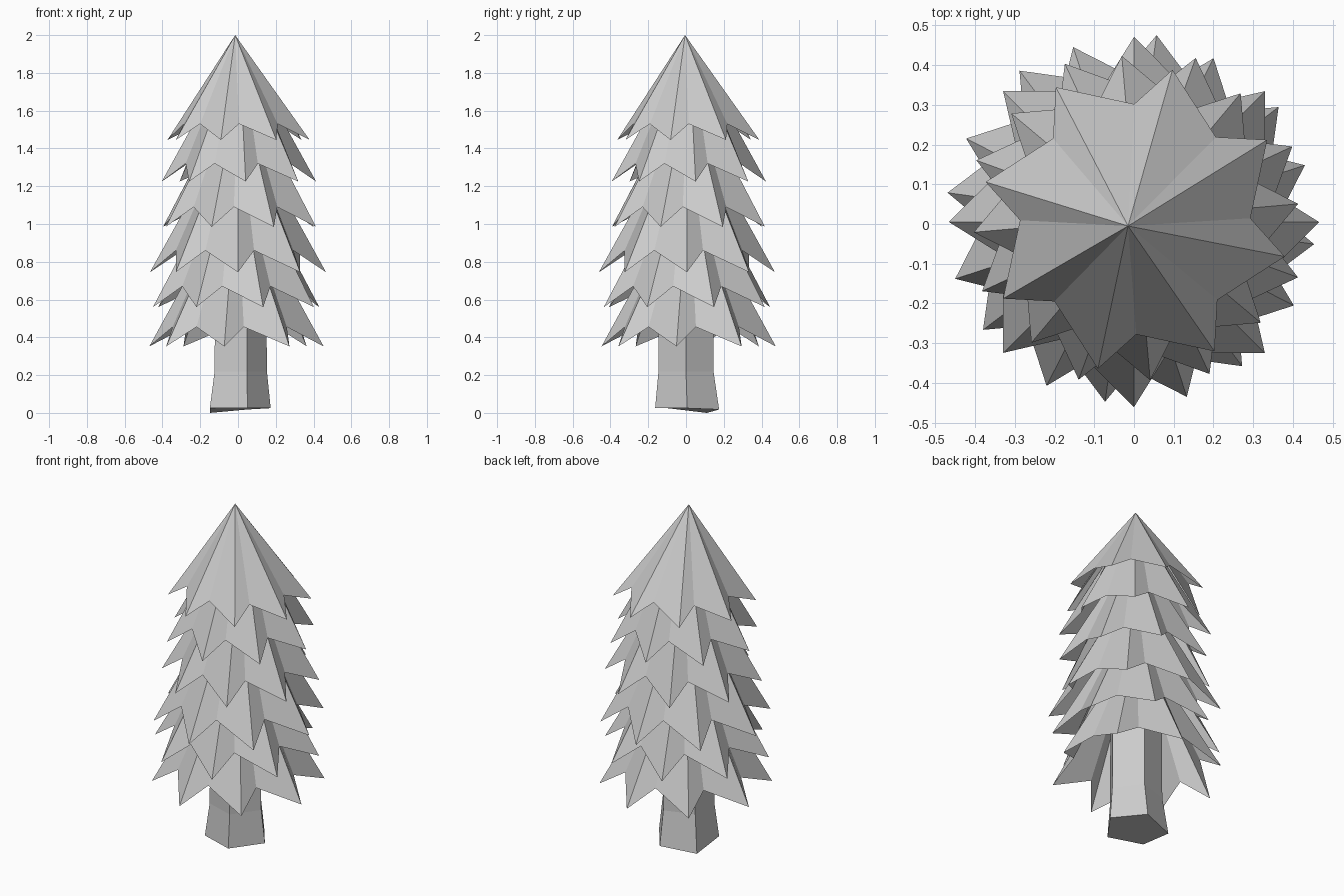
import bpy
from math import cos, sin, radians

if "Cube" in bpy.data.objects:
    bpy.data.objects.remove(bpy.data.objects["Cube"])


def mesh_object(name, verts, faces):
    mesh = bpy.data.meshes.new(name)
    mesh.from_pydata(verts, [], faces)
    mesh.update()
    obj = bpy.data.objects.new(name, mesh)
    bpy.context.collection.objects.link(obj)
    return obj


def polar(r, deg, z, cx=0.0, cy=0.0):
    return (cx + r * cos(radians(deg)), cy + r * sin(radians(deg)), z)


POINTS = 8
SKEW = 14.5          # each valley sits closer to one of its two tips
n = POINTS * 2


def star_ring(tip_r, valley_r, tip_z, valley_z, turn, cx, cy):
    ring = []
    for i in range(POINTS):
        ring.append(polar(tip_r, turn + 45 * i, tip_z, cx, cy))
        ring.append(polar(valley_r, turn + 45 * i + SKEW, valley_z, cx, cy))
    return ring


# Crown: pointed star cone at the top
verts = star_ring(0.388, 0.29, 1.445, 1.53, 31, 0.003, 0.012)
verts.append((-0.015, -0.005, 2.0))
mesh_object("branch_tier_top", verts, [(i, (i + 1) % n, n) for i in range(n)])

# Lower branch tiers: (tip radius, tip height, valley height, turn, centre x, centre y)
tiers = [
    (0.41, 1.225, 1.32, 5, 0.005, 0.015),
    (0.431, 0.985, 1.09, 25, 0.008, 0.013),
    (0.466, 0.745, 0.86, 0, 0.0, 0.005),
    (0.463, 0.56, 0.67, 18, -0.01, 0.005),
    (0.466, 0.352, 0.455, 37, -0.008, 0.014),
]
for k, (r, tip_z, valley_z, turn, cx, cy) in enumerate(tiers):
    top_z = tip_z + 0.47
    verts = star_ring(r, r * 0.73, tip_z, valley_z, turn, cx, cy)
    verts += star_ring(r - 0.26, r * 0.73 - 0.16, top_z, top_z, turn, cx, cy)
    faces = [(i, (i + 1) % n, n + (i + 1) % n, n + i) for i in range(n)]
    mesh_object(f"branch_tier_{k + 2}", verts, faces)

# Trunk: five sides, flared foot with a slightly slanted base
base_z = [0.025, 0.018, 0.0, 0.025, 0.025]
verts = [polar(0.178, 72 * i, base_z[i], -0.005, 0.006) for i in range(5)]
for r, z in ((0.153, 0.22), (0.15, 0.7)):
    verts += [polar(r, 72 * i, z) for i in range(5)]
faces = [(4, 3, 2, 1, 0), (10, 11, 12, 13, 14)]
for s in (0, 5):
    faces += [(s + i, s + (i + 1) % 5, s + 5 + (i + 1) % 5, s + 5 + i) for i in range(5)]
mesh_object("trunk", verts, faces)
